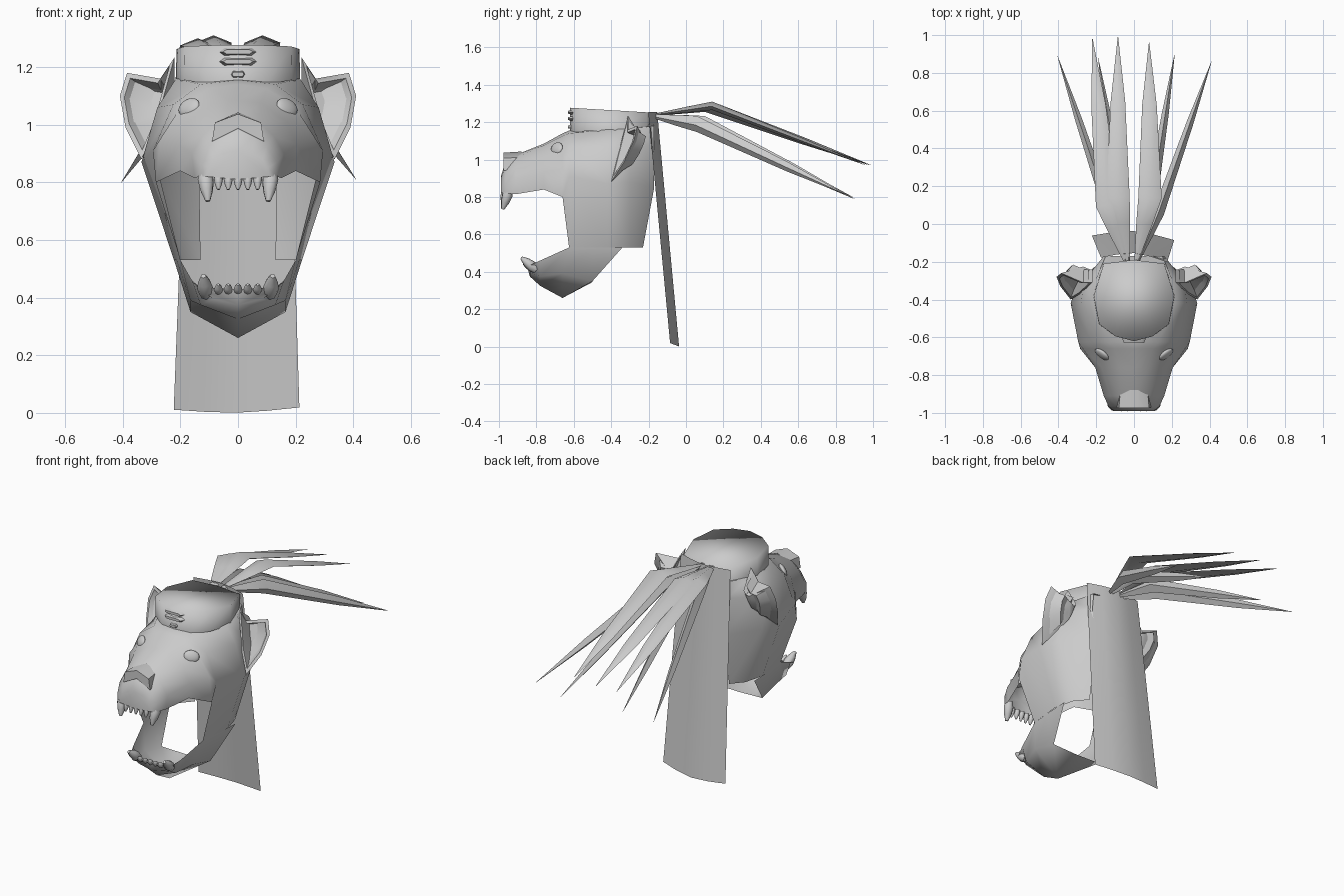
import bpy, bmesh, math
from mathutils import Vector

if "Cube" in bpy.data.objects:
    bpy.data.objects.remove(bpy.data.objects["Cube"])


def make(name, verts, faces, angle=40, merge=0.0005):
    me = bpy.data.meshes.new(name)
    bm = bmesh.new()
    vs = [bm.verts.new(v) for v in verts]
    for f in faces:
        bm.faces.new([vs[i] for i in f])
    bmesh.ops.remove_doubles(bm, verts=bm.verts, dist=merge)
    bmesh.ops.recalc_face_normals(bm, faces=bm.faces)
    bm.to_mesh(me)
    bm.free()
    ob = bpy.data.objects.new(name, me)
    bpy.context.collection.objects.link(ob)
    bpy.ops.object.select_all(action='DESELECT')
    bpy.context.view_layer.objects.active = ob
    ob.select_set(True)
    bpy.ops.object.shade_smooth_by_angle(angle=math.radians(angle))
    return ob


def mirror(ob):
    m = ob.modifiers.new("mirror", 'MIRROR')
    m.merge_threshold = 0.001
    return ob


def grid(rows, cols, start=0, closed=False):
    return [(start + r * cols + c, start + r * cols + (c + 1) % cols,
             start + (r + 1) * cols + (c + 1) % cols, start + (r + 1) * cols + c)
            for r in range(rows - 1) for c in range(cols if closed else cols - 1)]


def stations(data):
    return [(x, y, z) for y, pts in data for x, z in pts]


# upper head: half sections from the muzzle to the nape, ridge to lower edge
head = stations([
    (-0.99, [(0, .91), (.05, .90), (.085, .88), (.105, .85), (.11, .82)]),
    (-0.965, [(0, .99), (.06, .965), (.10, .925), (.135, .87), (.135, .82)]),
    (-0.91, [(0, 1.025), (.07, 1.01), (.125, .96), (.16, .90), (.15, .815)]),
    (-0.76, [(0, 1.085), (.08, 1.075), (.17, 1.01), (.205, .93), (.20, .84)]),
    (-0.66, [(0, 1.14), (.10, 1.125), (.20, 1.06), (.27, .95), (.285, .80)]),
    (-0.625, [(0, 1.155), (.13, 1.14), (.225, 1.07), (.295, .91), (.20, .53)]),
    (-0.42, [(0, 1.17), (.215, 1.16), (.28, 1.06), (.335, .87), (.222, .53)]),
    (-0.30, [(0, 1.18), (.205, 1.165), (.265, 1.07), (.30, .88), (.19, .53)]),
    (-0.17, [(0, 1.20), (.15, 1.18), (.16, 1.08), (.135, .85), (.13, .53)])])
head[-1] = (.13, -.23, .53)
n = len(head)
head.append((0, -.99, .81))
mirror(make("head_shell", head, grid(9, 5) + [(n, 4, 3, 2, 1, 0)], 60))

# lower jaw
jaw = stations([
    (-0.835, [(0, .375), (.085, .395), (.14, .435)]),
    (-0.78, [(0, .325), (.13, .375), (.16, .46)]),
    (-0.66, [(0, .26), (.165, .39), (.195, .52)]),
    (-0.50, [(0, .345), (.165, .35), (.213, .53)])])
jaw[8] = (.20, -.625, .53)
jaw += [(.222, -.34, .53), (0, -.85, .43)]
mirror(make("lower_jaw", jaw, grid(4, 3) + [(10, 12, 11), (0, 1, 2, 13)], 60))

# nose pad
pad = [(-.09, .945), (-.08, 1.01), (0, 1.04), (.08, 1.01), (.09, .945), (0, .99)]
nose = [(x, -.975, z - .003) for x, z in pad] + [(x * .9, -.88, z + .003) for x, z in pad]
make("nose", nose, grid(2, 6, 0, True) + [tuple(range(6)), tuple(range(6, 12))], 50)

# ears: rim loop, sunken inner cup and back shell
rim = [(.22, -.31, 1.235), (.27, -.31, 1.16), (.385, -.26, 1.18), (.41, -.28, 1.10),
       (.39, -.33, .99), (.335, -.40, .88), (.285, -.37, 1.0)]
mid = Vector((.32, -.33, 1.07))
inner = [tuple(Vector(p).lerp(mid, .17)) for p in rim]
cup = [tuple(Vector(p).lerp(mid, .5) + Vector((-.03, .08, 0))) for p in rim]
back = [tuple(Vector(p).lerp(Vector((.22, -.21, 1.07)), .7)) for p in rim]
k = len(rim)
ear = grid(3, k, 0, True) + [tuple(range(2 * k, 3 * k)), tuple(range(3 * k, 4 * k))]
ear += [(i, (i + 1) % k, 3 * k + (i + 1) % k, 3 * k + i) for i in range(k)]
mirror(make("ear", rim + inner + cup + back, ear, 55))

# eyes
for s, side in ((1, "right"), (-1, "left")):
    bpy.ops.mesh.primitive_uv_sphere_add(segments=16, ring_count=10, location=(s * .17, -.69, 1.06))
    eye = bpy.context.object
    eye.name = "eye_" + side
    eye.scale = (.044, .016, .034)
    eye.rotation_euler = (math.radians(-25), math.radians(s * 12), math.radians(s * 35))
    bpy.ops.object.shade_smooth_by_angle(angle=math.radians(60))


# teeth
def tooth(name, base, tip, r, seg=8):
    base, tip = Vector(base), Vector(tip)
    q = (tip - base).to_track_quat('Z', 'Y')
    vs = []
    for t, f in ((0, .75), (.3, 1), (.65, .78), (1, .3)):
        for i in range(seg):
            a = 2 * math.pi * i / seg
            vs.append(base.lerp(tip, t) + q @ Vector((math.cos(a), math.sin(a), 0)) * r * f)
    make(name, vs, grid(4, seg, 0, True) + [tuple(range(seg)), tuple(range(3 * seg, 4 * seg))], 50)


for s in (-1, 1):
    tooth("upper_canine", (s * .115, -.945, .84), (s * .105, -.98, .735), .029)
    tooth("lower_canine", (s * .11, -.80, .41), (s * .12, -.88, .475), .029)
for i in range(5):
    x = (i - 2) * .034
    tooth("upper_incisor", (x, -.97, .83), (x, -.985, .775), .016)
    tooth("lower_incisor", (x, -.83, .42), (x, -.87, .445), .016)

# headband with a softly shaded crown
plan = [(0, -.62), (.10, -.595), (.19, -.53), (.22, -.38), (.165, -.21), (0, -.19)]
low = [1.13, 1.14, 1.155, 1.145, 1.13, 1.14]
band = [(x * .98, y, z) for (x, y), z in zip(plan, low)]
band += [(x * .97, y, 1.24 - .06 * y) for x, y in plan]
mirror(make("headband", band, grid(2, 6) + [tuple(range(6, 12))], 120))

# small ornaments on the front of the band
for z, w, h in ((1.253, .066, .015), (1.219, .066, .015), (1.175, .026, .015)):
    hexa = [(-w, 0), (-w * .75, h), (w * .75, h), (w, 0), (w * .75, -h), (-w * .75, -h)]
    vs = [(x, -.60, z + d) for x, d in hexa] + [(x * .8, -.63, z + d * .5) for x, d in hexa]
    make("band_ornament", vs, grid(2, 6, 0, True) + [tuple(range(6)), tuple(range(6, 12))], 50)

# back cloth, bowed to the rear
rows = []
for t in (0, .33, .66, 1):
    for u in (-1, -.5, 0, .5, 1):
        w = .175 + .043 * t
        bow = .036 * (1 - abs(u) ** 1.5)
        rows.append((u * w - .005 * t, -.19 + .117 * t + bow - .012 * u,
                     1.255 - 1.24 * t - .4 * bow * t + .004 * u * t))
make("back_cloth", rows, grid(4, 5), 40)


# feathers: long rounded blades fanning from the back of the band
def feather(name, bend, tip, w, h):
    root, bend, tip = Vector((bend[0] * .25 - .01, -.20, 1.235)), Vector(bend), Vector(tip)
    side = (tip - root).cross(Vector((0, 0, 1))).normalized()
    up = Vector((0, 0, 1))
    vs = []
    for p, f in ((root, .15), (root.lerp(bend, .6), .7), (bend, 1), (bend.lerp(tip, .6), .62), (tip, .02)):
        vs += [p - side * w * f, p + up * h * f, p + side * w * f, p - up * h * .8 * f]
    make(name, vs, grid(5, 4, 0, True) + [(0, 1, 2, 3), (16, 17, 18, 19)], 70)


for bend, tip in (((-.14, .10, 1.275), (-.22, .98, .97)),
                  ((-.085, .14, 1.285), (-.085, .99, .97)),
                  ((.085, .14, 1.285), (.08, .96, .97))):
    feather("upper_feather", bend, tip, .062, .025)
for bend, tip in (((-.13, .06, 1.185), (-.405, .89, .80)), ((-.06, .10, 1.185), (-.19, .88, .80)),
                  ((.09, .10, 1.185), (.215, .90, .79)), ((.13, .06, 1.185), (.41, .86, .81))):
    feather("lower_feather", bend, tip, .03, .048)
